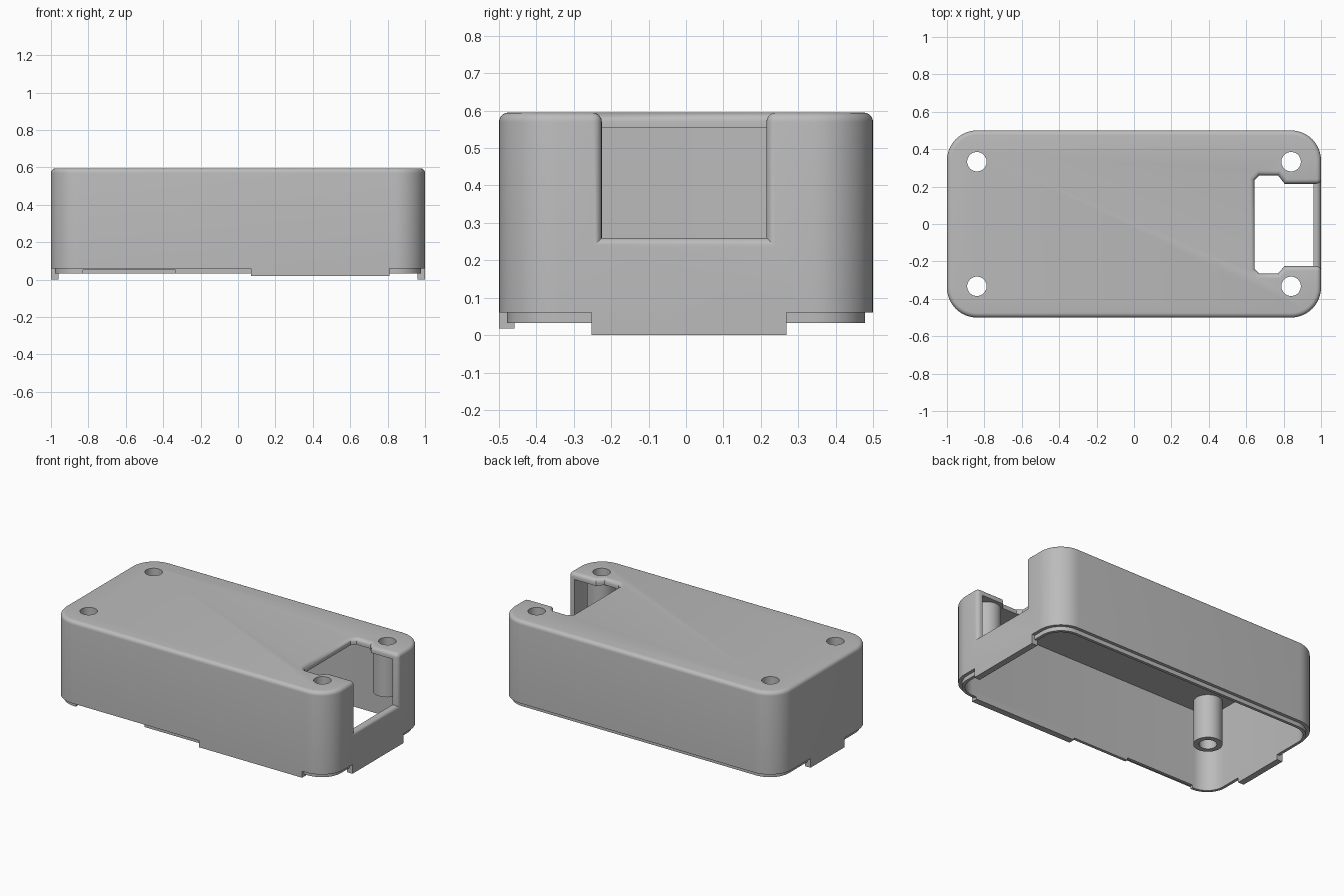
import bpy, bmesh, math

if "Cube" in bpy.data.objects:
    bpy.data.objects.remove(bpy.data.objects["Cube"])

TOP, SEAM = 0.595, 0.06
grey = bpy.data.materials.new("plain grey")
grey.diffuse_color = (0.5, 0.5, 0.5, 1)
grey.use_nodes = True
grey.node_tree.nodes["Principled BSDF"].inputs["Base Color"].default_value = grey.diffuse_color


def activate(ob):
    bpy.ops.object.select_all(action='DESELECT')
    ob.select_set(True)
    bpy.context.view_layer.objects.active = ob


def prism(name, pts, z0, z1):
    """Extrude a flat outline from z0 to z1."""
    bm = bmesh.new()
    face = bm.faces.new([bm.verts.new((x, y, z0)) for x, y in pts])
    up = bmesh.ops.extrude_face_region(bm, geom=[face])["geom"]
    bmesh.ops.translate(bm, vec=(0, 0, z1 - z0),
                        verts=[v for v in up if isinstance(v, bmesh.types.BMVert)])
    bmesh.ops.recalc_face_normals(bm, faces=bm.faces)
    me = bpy.data.meshes.new(name)
    bm.to_mesh(me)
    bm.free()
    me.materials.append(grey)
    ob = bpy.data.objects.new(name, me)
    bpy.context.collection.objects.link(ob)
    return ob


def rect(x0, x1, y0, y1):
    return [(x0, y0), (x1, y0), (x1, y1), (x0, y1)]


def rounded(inset, r=0.16, n=12):
    """Rounded rectangle outline, shrunk inward by inset."""
    cx, cy, rad = 1 - r, 0.5 - r, r - inset
    pts = []
    for k, (sx, sy) in enumerate([(1, 1), (-1, 1), (-1, -1), (1, -1)]):
        for i in range(n + 1):
            a = (k + i / n) * math.pi / 2
            pts.append((sx * cx + rad * math.cos(a), sy * cy + rad * math.sin(a)))
    return pts


def circle(x, y, r, n=40):
    return [(x + r * math.cos(2 * math.pi * i / n),
             y + r * math.sin(2 * math.pi * i / n)) for i in range(n)]


def cut(ob, cutter):
    m = ob.modifiers.new("cut", 'BOOLEAN')
    m.operation, m.solver, m.object = 'DIFFERENCE', 'EXACT', cutter
    activate(ob)
    bpy.ops.object.modifier_apply(modifier=m.name)
    bpy.data.objects.remove(cutter)


def smooth(ob):
    activate(ob)
    bpy.ops.object.shade_smooth_by_angle(angle=math.radians(32))


# Case block with the port opening in the right end
case = prism("case_shell", rounded(0), SEAM, TOP)
opening = [(1.2, -0.225), (0.805, -0.225), (0.77, -0.265), (0.67, -0.265), (0.645, -0.24),
           (0.645, 0.235), (0.67, 0.26), (0.77, 0.26), (0.805, 0.215), (1.2, 0.215)]
cut(case, prism("opening_cutter", opening, 0.26, 1))

# Rounded edges around the top and the opening
bm = bmesh.new()
bm.from_mesh(case.data)
bmesh.ops.remove_doubles(bm, verts=bm.verts, dist=1e-5)


def is_rim(e):
    if len(e.link_faces) != 2 or e.calc_face_angle(0) < 0.5:
        return False
    on_top = all(abs(v.co.z - TOP) < 1e-4 for v in e.verts)
    on_end = all(abs(v.co.x - 1) < 1e-4 and abs(v.co.y) < 0.25 and v.co.z > 0.25
                 for v in e.verts)
    return on_top or on_end


bmesh.ops.bevel(bm, geom=[e for e in bm.edges if is_rim(e)], offset=0.025,
                offset_type='OFFSET', segments=5, profile=0.5, affect='EDGES',
                clamp_overlap=False)
bm.to_mesh(case.data)
bm.free()

# Hollow inside, open at the bottom
cut(case, prism("cavity_cutter", rounded(0.04), -0.1, 0.555))

# Screw holes and hanging screw posts
for sx in (-1, 1):
    for sy in (-1, 1):
        x, y = sx * 0.84, sy * 0.333
        cut(case, prism("hole_cutter", circle(x, y, 0.052), 0.3, 1))
        post = prism("screw_post", circle(x, y, 0.085), 0.27, 0.556)
        cut(post, prism("bore_cutter", circle(x, y, 0.052), 0, 1))
        smooth(post)
smooth(case)

# Recessed lip under the seam, with a shallow gap in the front
lip = prism("bottom_lip", rounded(0.021), 0.033, SEAM)
cut(lip, prism("lip_cutter", rounded(0.04), -0.1, 0.2))
cut(lip, prism("gap_cutter", rect(-0.83, -0.335, -0.6, -0.4), 0, 0.05))
smooth(lip)

# Locating tabs below the walls
prism("right_tab", rect(0.959, 1, -0.253, 0.268), 0, SEAM)
prism("left_tab", rect(-1, -0.959, -0.2, 0.15), 0, SEAM)
prism("front_tab", rect(0.07, 0.81, -0.5, -0.459), 0.018, SEAM)
